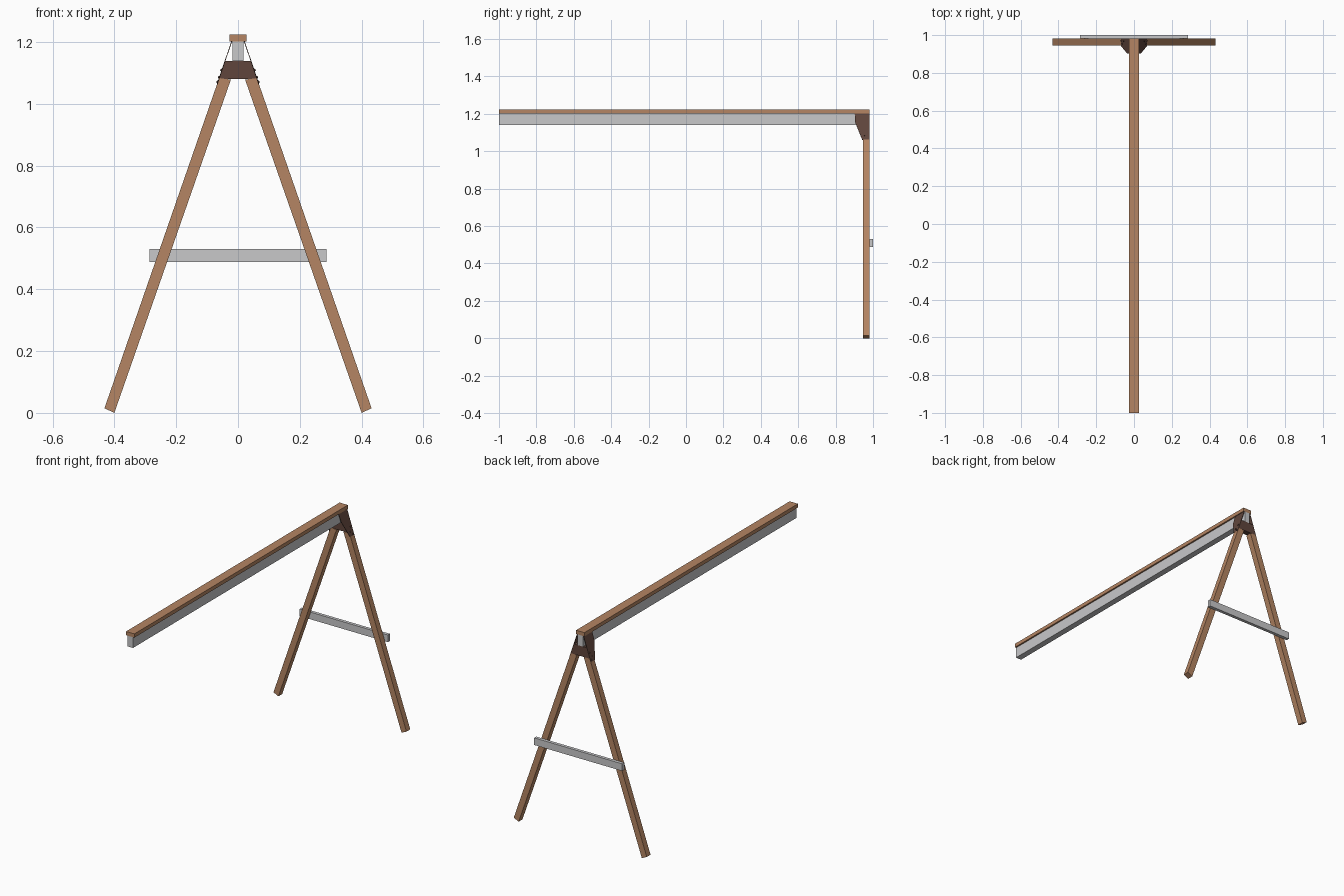
import bpy, bmesh
from mathutils import Vector

if "Cube" in bpy.data.objects:
    bpy.data.objects.remove(bpy.data.objects["Cube"])


def material(name, rgb):
    m = bpy.data.materials.new(name)
    m.diffuse_color = (*rgb, 1)
    m.use_nodes = True
    m.node_tree.nodes["Principled BSDF"].inputs["Base Color"].default_value = m.diffuse_color
    return m


WOOD = material("warm wood", (0.46, 0.235, 0.125))
GREY = material("light grey", (0.58, 0.58, 0.59))
DARK = material("dark brown metal", (0.115, 0.06, 0.045))


def prism(name, base, offset, mat):
    """Closed solid: polygon 'base' swept along 'offset'."""
    bm = bmesh.new()
    face = bm.faces.new([bm.verts.new(p) for p in base])
    ext = bmesh.ops.extrude_face_region(bm, geom=[face])
    moved = [v for v in ext["geom"] if isinstance(v, bmesh.types.BMVert)]
    bmesh.ops.translate(bm, verts=moved, vec=offset)
    if len([f for f in bm.faces if len(f.verts) == len(base)]) < 2:
        bm.faces.new([bm.verts[i] for i in range(len(base))])
    bmesh.ops.recalc_face_normals(bm, faces=bm.faces)
    me = bpy.data.meshes.new(name)
    bm.to_mesh(me)
    bm.free()
    me.materials.append(mat)
    ob = bpy.data.objects.new(name, me)
    bpy.context.collection.objects.link(ob)
    return ob


def box(name, x, y, z, mat):
    base = [(x[0], y[0], z[0]), (x[1], y[0], z[0]), (x[1], y[0], z[1]), (x[0], y[0], z[1])]
    return prism(name, base, (0, y[1] - y[0], 0), mat)


BACK, FRONT = 0.981, 0.946      # leg thickness range in y

# Top rail: wooden cap over a grey beam
box("top_cap", (-0.027, 0.027), (-1, BACK), (1.202, 1.224), WOOD)
box("rail_beam", (-0.018, 0.018), (-1, BACK), (1.139, 1.202), GREY)

# Cross brace on the back of the legs
box("cross_brace", (-0.286, 0.286), (BACK, 1.0), (0.488, 0.53), GREY)

# Bracket block under the beam
prism("bracket_block", [(-0.061, FRONT + 0.002, 1.08), (0.061, FRONT + 0.002, 1.08),
                        (0.041, FRONT + 0.002, 1.139), (-0.041, FRONT + 0.002, 1.139)],
      (0, BACK - FRONT - 0.002, 0), DARK)

for s, side in ((-1, "left"), (1, "right")):
    # Splayed leg with square-cut ends
    prism(side + "_leg", [(s * 0.400, FRONT, 0.0), (s * 0.432, FRONT, 0.015),
                          (s * 0.061, FRONT, 1.083), (s * 0.023, FRONT, 1.078)],
          (0, BACK - FRONT, 0), WOOD)

    # Sloping side plate of the bracket
    def slope(y, z):
        return Vector((s * (0.019 + (1.202 - z) * 0.338), y, z))

    out = Vector((s * 0.947, 0, 0.32))
    prism(side + "_bracket_plate",
          [slope(y, z) for y, z in ((0.902, 1.202), (BACK, 1.202), (BACK, 1.061),
                                    (0.942, 1.061), (0.904, 1.155))],
          out * 0.0025, DARK)

    # Bolt heads
    for i, (y, z) in enumerate(((0.968, 1.108), (0.955, 1.085), (0.970, 1.070))):
        bpy.ops.mesh.primitive_cylinder_add(vertices=8, radius=0.004, depth=0.006,
                                            location=slope(y, z) + out * 0.003)
        bolt = bpy.context.object
        bolt.name = f"{side}_bolt_{i + 1}"
        bolt.rotation_euler = out.to_track_quat("Z", "Y").to_euler()
        bolt.data.materials.append(DARK)
